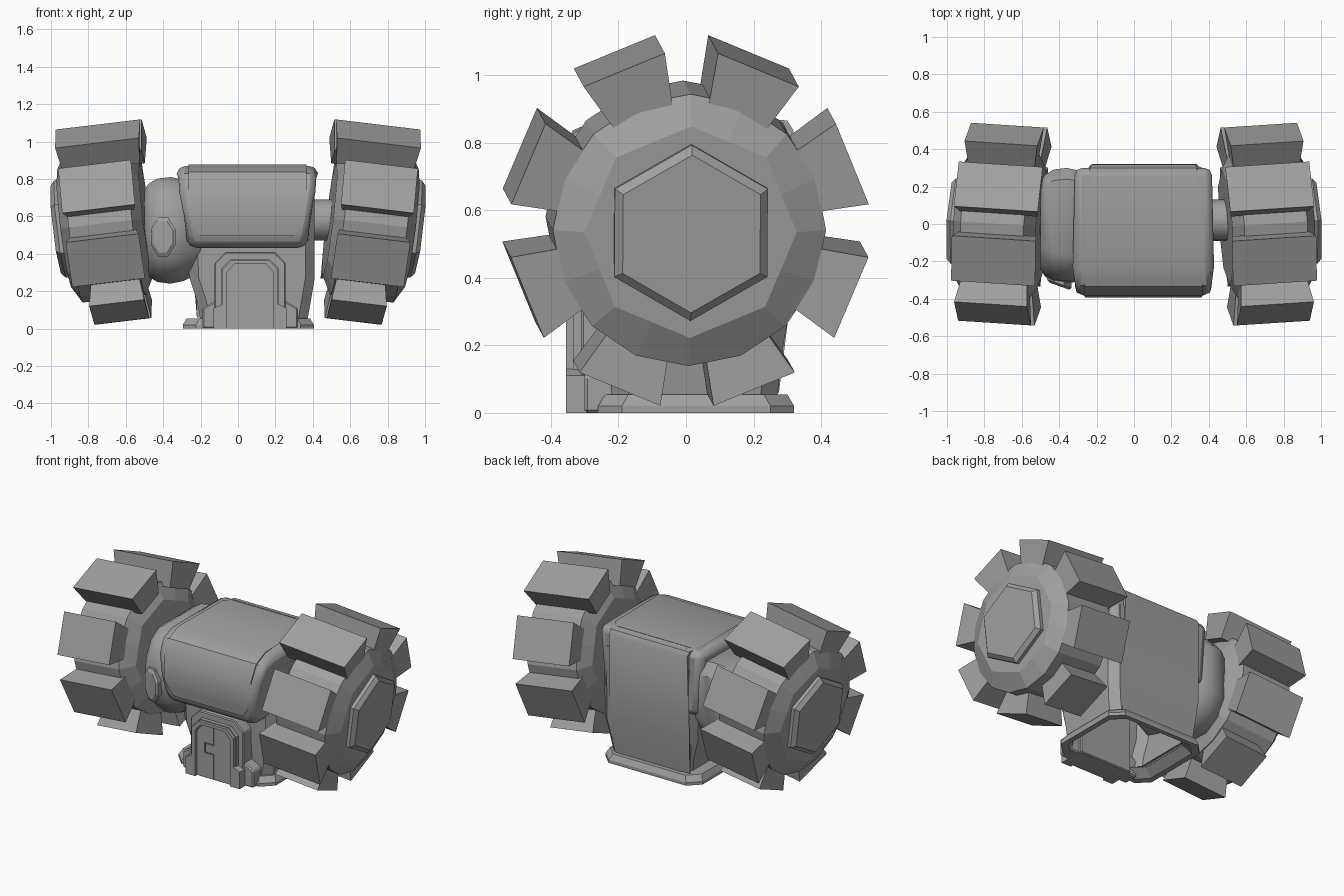
import bpy, bmesh, math
from mathutils import Vector, Matrix

old = bpy.data.objects.get("Cube")
if old:
    bpy.data.objects.remove(old, do_unlink=True)

GREY = (0.35, 0.35, 0.35, 1)
grey = bpy.data.materials.new("mid_grey")
grey.use_nodes = True
grey.diffuse_color = GREY
grey.node_tree.nodes["Principled BSDF"].inputs["Base Color"].default_value = GREY

MID = 0.05   # the hull sits slightly off centre in x


def finish(name, bm, bevel=0.0, segments=1, smooth=False):
    bmesh.ops.recalc_face_normals(bm, faces=bm.faces)
    mesh = bpy.data.meshes.new(name)
    bm.to_mesh(mesh)
    bm.free()
    ob = bpy.data.objects.new(name, mesh)
    bpy.context.collection.objects.link(ob)
    mesh.materials.append(grey)
    if bevel:
        mod = ob.modifiers.new("bevel", 'BEVEL')
        mod.width, mod.segments = bevel, segments
        mod.limit_method, mod.angle_limit = 'ANGLE', math.radians(40)
    if smooth:
        bpy.ops.object.select_all(action='DESELECT')
        ob.select_set(True)
        bpy.context.view_layer.objects.active = ob
        bpy.ops.object.shade_smooth_by_angle(angle=math.radians(35))
    return ob


def loft(bm, rings, bottom=True, top=True):
    """Skin closed rings of equal length, capping the chosen ends."""
    rows = [[bm.verts.new(p) for p in ring] for ring in rings]
    n = len(rows[0])
    for a, b in zip(rows, rows[1:]):
        for i in range(n):
            j = (i + 1) % n
            bm.faces.new((a[i], a[j], b[j], b[i]))
    if bottom:
        bm.faces.new(rows[0])
    if top:
        bm.faces.new(rows[-1])


def slab(name, profile, **kw):
    """Side profile of (y, z, half width) spread both ways in x."""
    bm = bmesh.new()
    loft(bm, [[(MID + s * w, y, z) for y, z, w in profile] for s in (-1, 1)])
    return finish(name, bm, **kw)


def plate(name, outline, back, front, **kw):
    """Front outline of (x, z) given depth in y."""
    bm = bmesh.new()
    loft(bm, [[(x, y, z) for x, z in outline] for y in (back, front)])
    return finish(name, bm, **kw)


def arch(half, top, cut, cx=0.065):
    return [(cx - half, 0), (cx - half, top - cut), (cx - half + cut, top),
            (cx + half - cut, top), (cx + half, top - cut), (cx + half, 0)]


def rect(x0, x1, y0, y1, z, c=0.0):
    """Rectangle with cut corners."""
    return [(x0 + c, y0, z), (x1 - c, y0, z), (x1, y0 + c, z), (x1, y1 - c, z),
            (x1 - c, y1, z), (x0 + c, y1, z), (x0, y1 - c, z), (x0, y0 + c, z)]


# Head frame and the panel that wraps its top and front
slab("head_frame", [(.30, .45, .34), (.30, .87, .37), (-.24, .87, .37), (-.33, .83, .378),
                    (-.378, .74, .37), (-.386, .60, .35), (-.372, .50, .33), (-.34, .43, .31)],
     bevel=0.04, segments=2, smooth=True)
slab("head_panel", [(.255, .80, .26), (.255, .872, .27), (.22, .876, .31), (-.24, .877, .315),
                    (-.335, .836, .315), (-.385, .743, .315), (-.393, .60, .31),
                    (-.386, .55, .29), (-.379, .495, .25), (-.30, .52, .25)],
     smooth=True)
slab("back_plate", [(.27, .06, .27), (.27, .868, .29), (.30, .865, .285), (.318, .835, .28),
                    (.305, .30, .29), (.275, .06, .27)], smooth=True)

# Hollow torso standing on a rimmed base
bm = bmesh.new()
loft(bm, [rect(-.20, .37, -.22, .27, .04, .05), rect(-.22, .39, -.22, .28, .15, .05),
          rect(-.26, .41, -.23, .30, .27, .05), rect(-.28, .41, -.23, .305, .75, .05)],
     bottom=False)
finish("torso", bm, smooth=True)

bm = bmesh.new()
loft(bm, [rect(-.20, .37, -.20, .27, .045, .07), rect(-.26, .37, -.23, .29, 0, .07),
          rect(-.295, .405, -.26, .32, 0, .07), rect(-.295, .405, -.26, .32, .02, .07),
          rect(-.275, .385, -.24, .30, .055, .07), rect(-.19, .36, -.21, .26, .055, .05)],
     bottom=False, top=False)
finish("base", bm)

# Doorway: stepped arches, two leaves with a jogged seam, side feet
plate("door_surround", arch(.19, .41, .06), -.18, -.31, bevel=0.006)
plate("door_frame", arch(.155, .37, .05), -.28, -.335)
for s in (-1, 1):
    plate("door_post", [(.065 + s * x, z) for x, z in
                        ((.125, 0), (.125, .30), (.085, .345), (0, .345), (0, .365),
                         (.10, .365), (.15, .315), (.15, 0))], -.30, -.355)
plate("left_leaf", [(.068, .005), (.068, .17), (.005, .17), (.005, .225), (.068, .225),
                    (.068, .34), (.145, .34), (.185, .30), (.185, .005)], -.334, -.343)
plate("right_leaf", [(.062, .005), (.062, .164), (-.001, .164), (-.001, .231), (.062, .231),
                     (.062, .34), (-.015, .34), (-.055, .30), (-.055, .005)], -.334, -.343)
for s in (-1, 1):
    plate("door_foot", [(.065 + s * x, z) for x, z in
                        ((.15, 0), (.15, .18), (.20, .14), (.255, .11), (.255, 0))], -.2, -.30,
          bevel=0.008)
    plate("door_buttress", [(.065 + s * x, z) for x, z in
                            ((.15, 0), (.15, .13), (.195, .11), (.195, 0))], -.2, -.355)

# Rounded shoulder on one side, with its badge
OUTLINE = [(.30, .42), (.30, .74), (.24, .81), (-.16, .81), (-.25, .75), (-.305, .64),
           (-.32, .50), (-.29, .37), (-.21, .28), (-.08, .24), (.12, .24), (.24, .31)]
bm = bmesh.new()
loft(bm, [[(x, y * k, .53 + (z - .53) * k) for y, z in OUTLINE]
          for x, k in ((-.50, .76), (-.475, .88), (-.43, .97), (-.36, 1), (-.29, .95), (-.20, .78))])
finish("shoulder", bm, smooth=True)
bm = bmesh.new()
loft(bm, [[(-.40 + .07 * k * math.cos(t), y - .025 * k * math.cos(t), .49 + .112 * k * math.sin(t))
           for t in [math.tau * (i + .5) / 8 for i in range(8)]]
          for y, k in ((-.25, 1), (-.32, 1), (-.332, .8))])
finish("shoulder_badge", bm)

# Axles
for s in (-1, 1):
    bm = bmesh.new()
    loft(bm, [[(s * x, .02 + .11 * math.cos(t), .58 + .11 * math.sin(t))
               for t in [math.tau * i / 16 for i in range(16)]] for x in (.36, .56)])
    finish("axle", bm, smooth=True)

# Toothed wheels, leaning out at the top and back
axis = Vector((1, .065, -.12)).normalized()
up = (Vector((0, 0, 1)) - axis * axis.z).normalized()
side = up.cross(axis)
FRAME = Matrix((axis, side, up)).transposed()


def wheel(s, label):
    def place(a, r, t, off=0.0):
        c, d = math.cos(t), math.sin(t)
        p = FRAME @ Vector((a, r * c - off * d, r * d + off * c)) + Vector((.72, 0, .56))
        return (p.x * s, p.y, p.z)

    # rim: broad flats between the teeth, narrowing to an octagon on each face
    bm = bmesh.new()
    rings = []
    for a, r, octagon in ((-.232, .31, 1), (-.18, .405, 0), (.16, .405, 0), (.212, .315, 1)):
        ring = []
        for i in range(16):
            t = math.tau * i / 16
            half = math.cos(math.pi / 8) if i % 2 else 1
            ring.append(place(a, r * (half if octagon else 1), t))
        rings.append(ring)
    loft(bm, rings)
    finish(label + "_wheel_rim", bm)

    # six sided hub cap
    bm = bmesh.new()
    loft(bm, [[place(a, r, math.tau * i / 6 + math.pi / 2) for i in range(6)]
              for a, r in ((.18, .262), (.234, .262), (.257, .235))])
    finish(label + "_wheel_hub", bm)

    # flared teeth: longest at the top, shortest at the bottom
    for k in range(8):
        t = math.tau * (k + .5) / 8
        height = math.sin(t)
        inner, outer = -.215, .178
        if height > .8:
            inner, outer = -.265, .188
        elif height < -.8:
            inner, outer = -.19, .107
        bm = bmesh.new()
        loft(bm, [[place(inner + e, r, t, -w), place(outer - e, r, t, -w),
                   place(outer - e, r, t, w), place(inner + e, r, t, w)]
                  for r, w, e in ((.36, .092, .02), (.52, .13, 0))])
        finish(label + "_wheel_tooth", bm)


wheel(1, "left")
wheel(-1, "right")
